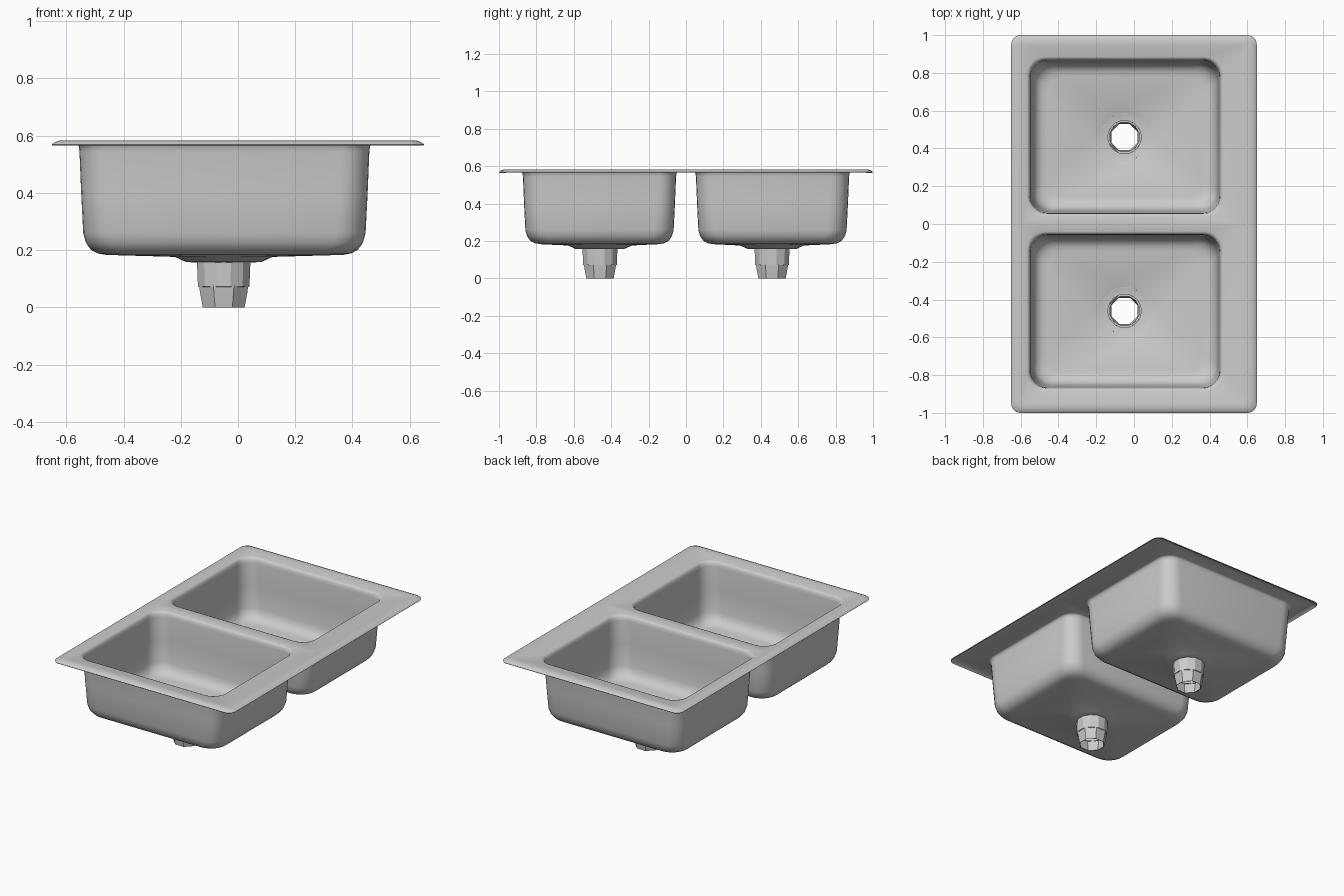
import bpy, bmesh
from math import cos, sin, pi

if "Cube" in bpy.data.objects:
    bpy.data.objects.remove(bpy.data.objects["Cube"])

N = 6            # segments per rounded corner
CX, CY = -0.05, 0.46   # drain centre of the rear bowl


def rounded_rect(x0, x1, y0, y1, z, r_far, r_near):
    """Counter-clockwise loop; far = +y corners, near = -y corners."""
    pts = []
    corners = ((x1, y1, -1, -1, r_far), (x0, y1, 1, -1, r_far),
               (x0, y0, 1, 1, r_near), (x1, y0, -1, 1, r_near))
    for k, (x, y, sx, sy, r) in enumerate(corners):
        for i in range(N + 1):
            a = pi / 2 * (k + i / N)
            pts.append((x + sx * r + r * cos(a), y + sy * r + r * sin(a), z))
    return pts


def circle(r, z):
    return rounded_rect(CX - r, CX + r, CY - r, CY + r, z, r, r)


def ring(r, z, sides):
    return [(CX + r * cos(2 * pi * (i + .5) / sides),
             CY + r * sin(2 * pi * (i + .5) / sides), z) for i in range(sides)]


def loft(name, loops, thickness, angle):
    """Skin loops, mirror front to back, thicken the sheet."""
    bm = bmesh.new()
    rows = [[bm.verts.new(p) for p in loop] for loop in loops]
    for a, b in zip(rows, rows[1:]):
        n = len(a)
        for i in range(n):
            j = (i + 1) % n
            quad = (a[i], a[j], b[j], b[i])
            if all(abs(v.co.y) < 1e-5 for v in quad):
                continue   # lies on the mirror seam
            bm.faces.new(quad)
    bmesh.ops.remove_doubles(bm, verts=bm.verts[:], dist=1e-5)
    loose = [v for v in bm.verts if not v.link_faces]
    bmesh.ops.delete(bm, geom=loose, context='VERTS')
    me = bpy.data.meshes.new(name)
    bm.to_mesh(me)
    bm.free()
    ob = bpy.data.objects.new(name, me)
    bpy.context.collection.objects.link(ob)
    m = ob.modifiers.new("mirror", 'MIRROR')
    m.use_axis = (False, True, False)
    m.merge_threshold = 1e-4
    s = ob.modifiers.new("sheet", 'SOLIDIFY')
    s.thickness = thickness
    s.offset = -1
    bpy.ops.object.select_all(action='DESELECT')
    ob.select_set(True)
    bpy.context.view_layer.objects.active = ob
    bpy.ops.object.convert(target='MESH')
    bpy.ops.object.shade_smooth_by_angle(angle=angle)
    return ob


# Rim: half of the deck, outer edge inwards (inset, height, corner radius)
loops = [rounded_rect(-.65 + d, .65 - d, 0, 1 - d, z, r, 0)
         for d, z, r in ((0, .569, .05), (.008, .576, .047),
                         (.025, .582, .04), (.05, .583, .03), (.065, .58, .03))]

# Bowl: lip, walls and curved foot (inset from the opening, height, radius)
for d, z, r in ((-.012, .578, .095), (-.004, .575, .09), (.003, .565, .09),
                (.006, .545, .09), (.012, .40, .095), (.019, .26, .10),
                (.028, .228, .10), (.044, .205, .10), (.066, .193, .095),
                (.095, .188, .085)):
    loops.append(rounded_rect(-.555 + d, .46 - d, .052 + d, .873 - d, z, r, r))

# Floor slopes to the drain recess
loops += [circle(.17, .181), circle(.13, .163), circle(.088, .161)]
loft("sink_body", loops, .005, .6)

# Drain pipes: upper collar and faceted tapered tail
loft("drain_collar", [ring(.13, .163, 12), ring(.094, .160, 12),
                      ring(.090, .075, 12), ring(.080, .073, 12)], .004, .5)
loft("drain_tail", [ring(.089, .076, 8), ring(.086, .055, 8),
                    ring(.075, 0, 8)], .004, .4)
